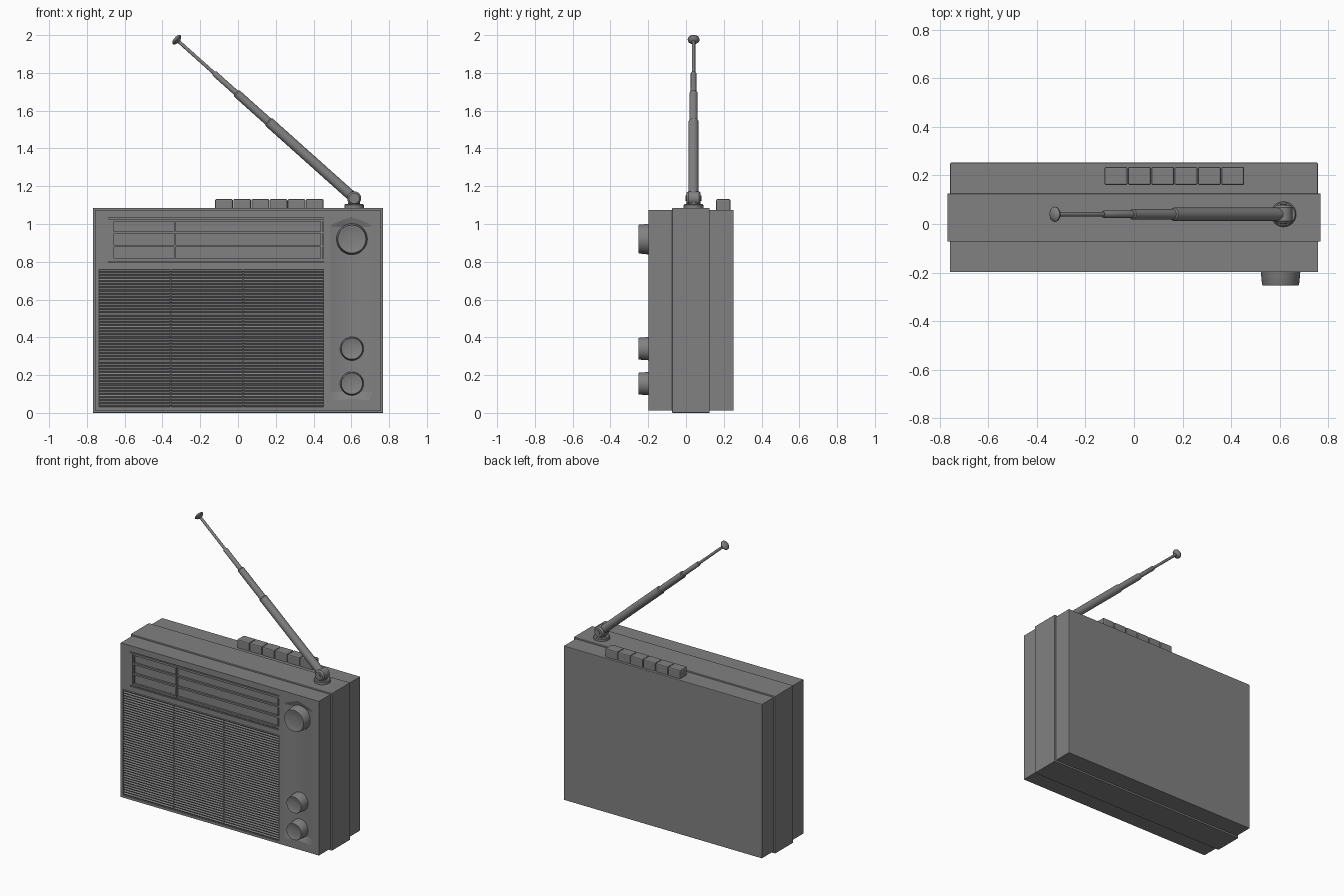
import bpy, bmesh, math
from mathutils import Vector

if "Cube" in bpy.data.objects:
    bpy.data.objects.remove(bpy.data.objects["Cube"])

# Dark grey plastic shared by every part
dark = bpy.data.materials.new("dark_grey")
dark.diffuse_color = (0.22, 0.22, 0.22, 1)
dark.use_nodes = True
dark.node_tree.nodes["Principled BSDF"].inputs["Base Color"].default_value = dark.diffuse_color


def finish(name, bm, bevel=0.0, segments=2, smooth=False):
    bmesh.ops.recalc_face_normals(bm, faces=bm.faces)
    me = bpy.data.meshes.new(name)
    bm.to_mesh(me)
    bm.free()
    me.materials.append(dark)
    ob = bpy.data.objects.new(name, me)
    bpy.context.collection.objects.link(ob)
    if bevel:
        m = ob.modifiers.new("bevel", 'BEVEL')
        m.width, m.segments = bevel, segments
    if smooth:
        bpy.ops.object.select_all(action='DESELECT')
        ob.select_set(True)
        bpy.context.view_layer.objects.active = ob
        bpy.ops.object.shade_smooth_by_angle(angle=math.radians(35))
    return ob


def box(name, x, y, z, bevel=0.0):
    bm = bmesh.new()
    bmesh.ops.create_cube(bm, size=1)
    for v in bm.verts:
        v.co = [a + (b - a) * (c + 0.5) for (a, b), c in zip((x, y, z), v.co)]
    return finish(name, bm, bevel)


def prism(name, outline, vector):
    bm = bmesh.new()
    face = bm.faces.new([bm.verts.new(p) for p in outline])
    res = bmesh.ops.extrude_face_region(bm, geom=[face], use_keep_orig=True)
    verts = [g for g in res['geom'] if isinstance(g, bmesh.types.BMVert)]
    bmesh.ops.translate(bm, verts=verts, vec=vector)
    return finish(name, bm)


def loft(name, rings, smooth=False):
    """Skin a list of point rings and close both ends."""
    bm = bmesh.new()
    rings = [[bm.verts.new(p) for p in ring] for ring in rings]
    n = len(rings[0])
    for a, b in zip(rings, rings[1:]):
        for i in range(n):
            j = (i + 1) % n
            bm.faces.new((a[i], a[j], b[j], b[i]))
    bm.faces.new(rings[0])
    bm.faces.new(rings[-1])
    return finish(name, bm, smooth=smooth)


def lathe(name, profile, origin, axis, sides=32):
    """Revolve (radius, height) points about an axis."""
    rot = Vector(axis).to_track_quat('Z', 'Y')
    angles = [2 * math.pi * i / sides for i in range(sides)]
    return loft(name, [[Vector(origin) + rot @ Vector(
        (r * math.cos(t), r * math.sin(t), h)) for t in angles]
        for r, h in profile], smooth=True)


def cut(target, cutter):
    m = target.modifiers.new("cut", 'BOOLEAN')
    m.operation, m.solver, m.object = 'DIFFERENCE', 'EXACT', cutter
    bpy.context.view_layer.objects.active = target
    bpy.ops.object.modifier_apply(modifier=m.name)
    bpy.data.objects.remove(cutter)


FRONT = -0.198

# Case: wide middle band between two slightly smaller shells
box("middle_band", (-0.768, 0.768), (-0.073, 0.125), (0, 1.085), 0.003)
box("back_shell", (-0.756, 0.756), (0.12, 0.252), (0.012, 1.075), 0.003)
front = box("front_shell", (-0.756, 0.756), (FRONT, -0.068), (0.012, 1.075))

# Recesses for the speaker and tuning dial, with trim grooves round the dial
SX, SZ = (-0.737, 0.452), (0.03, 0.76)
DX, DZ = (-0.665, 0.452), (0.808, 1.022)
cut(front, box("speaker_cutter", SX, (-0.3, FRONT + 0.022), SZ))
cut(front, box("dial_cutter", DX, (-0.3, FRONT + 0.015), DZ))
for z in (0.798, 1.03):
    cut(front, box("groove_cutter", (-0.685, 0.452), (-0.3, FRONT + 0.012),
                   (z - 0.003, z + 0.003)))

# Shallow concave column behind the knobs, with sloping ends
rings = []
for i in range(17):
    u = i / 8 - 1
    x, y = 0.60 + 0.11 * u, FRONT + 0.0005 + 0.015 * (1 - u * u)
    peak = 1 - abs(u)
    rings.append([(x, FRONT - 0.001, 0.055 + 0.02 * peak), (x, y, 0.11),
                  (x, y, 0.985), (x, FRONT - 0.001, 1.0 + 0.04 * peak)])
cut(front, loft("column_cutter", rings))

# Speaker grille: saw-tooth slats, with two thin divider strips
fins = 44
pitch = (SZ[1] - SZ[0]) / fins
pts = [(SX[0], FRONT + 0.03, SZ[0])]
for i in range(fins):
    z = SZ[0] + i * pitch
    pts += [(SX[0], FRONT + 0.010, z), (SX[0], FRONT + 0.003, z + pitch * 0.5)]
pts += [(SX[0], FRONT + 0.010, SZ[1]), (SX[0], FRONT + 0.03, SZ[1])]
prism("grille_slats", pts, (SX[1] - SX[0], 0, 0))
for i, x in enumerate((-0.355, 0.027)):
    box(f"grille_divider_{i + 1}", (x - 0.004, x + 0.004),
        (FRONT + 0.006, FRONT + 0.025), SZ)

# Tuning dial: bars and posts across the recess
for i, z in enumerate((DZ[0] + 0.004, 0.884, 0.955, DZ[1] - 0.004)):
    box(f"dial_bar_{i + 1}", DX, (FRONT + 0.002, FRONT + 0.025),
        (z - 0.006, z + 0.006))
for i, x in enumerate((DX[0] + 0.003, -0.335, DX[1] - 0.009)):
    box(f"dial_post_{i + 1}", (x - 0.005, x + 0.005),
        (FRONT + 0.001, FRONT + 0.025), DZ)

# Knobs: tapered, with a shallow dished face
for name, z, r in (("tuning_knob", 0.92, 0.083), ("tone_knob", 0.34, 0.063),
                   ("volume_knob", 0.155, 0.063)):
    lathe(name, [(r, -0.006), (r * 0.92, 0.061), (r * 0.89, 0.066),
                 (r * 0.83, 0.066), (r * 0.72, 0.063), (r * 0.3, 0.060)],
          (0.603, FRONT + 0.012, z), (0, -1, 0), 40)

# Row of push buttons on the back shell
step = 0.576 / 6
for i in range(6):
    x = -0.122 + i * step
    box(f"push_button_{i + 1}", (x + 0.001, x + step - 0.001),
        (0.16, 0.235), (1.06, 1.132), 0.007)

# Antenna base: stepped disc, hinge barrel and pin
AX, AY = 0.615, 0.04
lathe("antenna_base", [(0.052, 0), (0.052, 0.017), (0.047, 0.022),
                       (0.032, 0.022), (0.03, 0.05)], (AX, AY, 1.083), (0, 0, 1))
lathe("antenna_hinge", [(0.028, -0.038), (0.037, -0.028), (0.037, 0.028),
                        (0.028, 0.038)], (AX, AY, 1.136), (0, 1, 0))
lathe("hinge_pin", [(0.014, -0.042), (0.014, 0.042)],
      (AX, AY, 1.136), (0, 1, 0), 20)

# Telescopic antenna: four nested tubes, each with a chamfered lip
start, tip = Vector((AX, AY, 1.136)), Vector((-0.325, AY, 1.976))
axis = (tip - start).normalized()
total = (tip - start).length
stops = [0.02, 0.485, 0.665, 0.79, 1.0]
for i, r in enumerate((0.027, 0.022, 0.015, 0.009)):
    a = total * (stops[i] - (0.01 if i else 0))
    b = total * stops[i + 1]
    lathe(f"antenna_tube_{i + 1}",
          [(r, a), (r, b - 0.006), (r * 0.8, b)], start, axis, 24)
lathe("antenna_tip", [(0.01, -0.017), (0.023, -0.011), (0.031, -0.002),
                      (0.031, 0.003), (0.023, 0.01), (0.01, 0.014)],
      tip, axis, 24)
